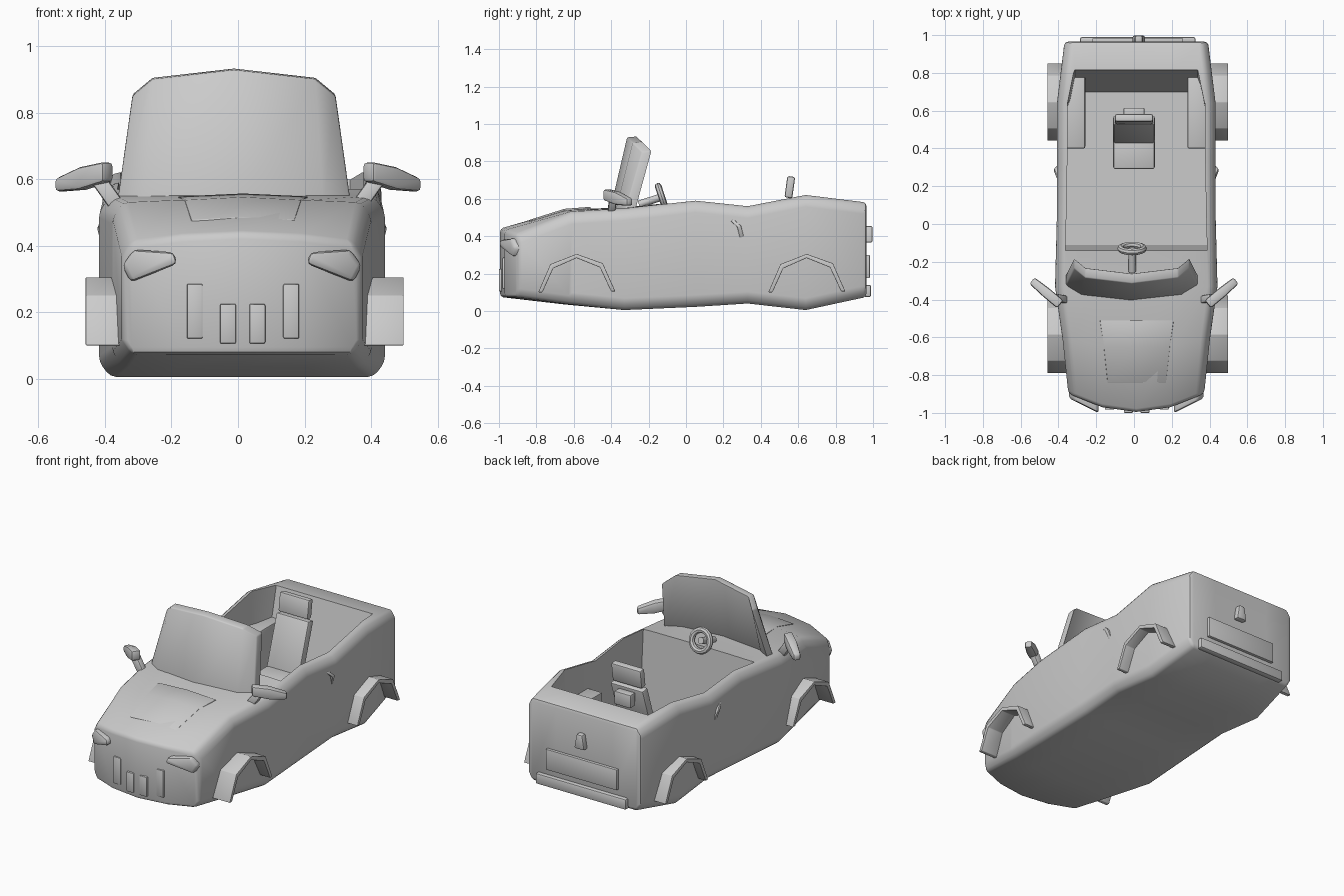
import bpy, bmesh, math
from mathutils import Vector

if "Cube" in bpy.data.objects:
    bpy.data.objects.remove(bpy.data.objects["Cube"])

grey = bpy.data.materials.new("plain_grey")
grey.use_nodes = True
grey.diffuse_color = (0.6, 0.6, 0.6, 1)
grey.node_tree.nodes["Principled BSDF"].inputs["Base Color"].default_value = (0.6, 0.6, 0.6, 1)
parts = []
MID = 0.012


def finish(name, bm, bevel=0.0):
    bmesh.ops.recalc_face_normals(bm, faces=bm.faces)
    mesh = bpy.data.meshes.new(name)
    bm.to_mesh(mesh)
    bm.free()
    mesh.materials.append(grey)
    ob = bpy.data.objects.new(name, mesh)
    bpy.context.collection.objects.link(ob)
    if bevel:
        mod = ob.modifiers.new("bevel", "BEVEL")
        mod.width, mod.segments = bevel, 2
        mod.limit_method, mod.angle_limit = "ANGLE", math.radians(32)
    parts.append(ob)
    return ob


def loft(name, rings, bevel=0.0, strip_caps=False):
    """Skin a row of equal closed rings and cap both ends."""
    bm = bmesh.new()
    rows = [[bm.verts.new(p) for p in ring] for ring in rings]
    n = len(rows[0])
    for a, b in zip(rows, rows[1:]):
        for i in range(n):
            j = (i + 1) % n
            bm.faces.new((a[i], a[j], b[j], b[i]))
    for row in (rows[0], rows[-1]):
        if strip_caps:
            for i in range(n // 2 - 1):
                bm.faces.new((row[i], row[i + 1], row[n - 2 - i], row[n - 1 - i]))
        else:
            bm.faces.new(row)
    return finish(name, bm, bevel)


def slab(name, points, push, bevel=0.0):
    """Extrude an outline along a vector."""
    return loft(name, [points, [Vector(p) + Vector(push) for p in points]], bevel)


def box(name, centre, size, bevel=0.0, tilt=0.0):
    x, y, z = (s / 2 for s in size)
    ob = slab(name, [(-x, -y, -z), (x, -y, -z), (x, y, -z), (-x, y, -z)], (0, 0, 2 * z), bevel)
    ob.location = centre
    ob.rotation_euler.x = tilt
    return ob


# Body shell: y, half width, bottom, top, nose bow, crown drop
stations = [(-0.995, 0.36, 0.075, 0.44, 0.1, 0.035), (-0.65, 0.39, 0.035, 0.54, 0.04, 0.012),
            (-0.33, 0.43, 0.005, 0.555, 0, 0.008), (0.05, 0.42, 0.022, 0.59, 0, 0),
            (0.33, 0.42, 0.04, 0.56, 0, 0), (0.64, 0.42, 0.005, 0.62, 0, 0),
            (0.965, 0.38, 0.075, 0.58, 0, 0)]
columns = [-1, -0.92, -0.5, 0, 0.5, 0.92, 1]
rings = []
for y, w, low, high, bow, crown in stations:
    top, bottom = [], []
    for f in columns:
        edge = abs(f) == 1
        yy = y + bow * f * f
        top.append((MID + f * w, yy, high - crown * f * f - 0.045 * edge))
        bottom.append((MID + f * w, yy, low + 0.045 * edge))
    rings.append(top + bottom[::-1])
body = loft("body_shell", rings, 0.018, True)

# Open cabin, cut out of the body: top y, floor y, half width
cabin = []
for y_top, y_floor, w in [(-0.15, -0.11, 0.375), (0.05, 0.05, 0.37), (0.33, 0.33, 0.365),
                          (0.64, 0.6, 0.365), (0.84, 0.7, 0.325)]:
    cabin.append([(MID - w, y_top, 0.7), (MID + w, y_top, 0.7),
                  (MID + w, y_floor, 0.1), (MID - w, y_floor, 0.1)])
cutter = loft("cabin_cutter", cabin)
cutter.hide_render = True
parts.remove(cutter)
cut = body.modifiers.new("cabin", "BOOLEAN")
cut.operation, cut.solver, cut.object = "DIFFERENCE", "EXACT", cutter

# Curved windscreen
screen = []
for s, x_low, x_top, y, z in [(-1, 0.355, 0.305, -0.235, 0.85), (-1, 0.27, 0.245, -0.285, 0.9),
                              (0, 0, 0, -0.315, 0.928), (1, 0.27, 0.245, -0.285, 0.9),
                              (1, 0.355, 0.305, -0.235, 0.85)]:
    a, b = s * x_low - MID, s * x_top - MID
    screen.append([(a, y - 0.1, 0.5), (b, y, z), (b, y + 0.053, z + 0.005), (a, y - 0.045, 0.5)])
loft("windscreen", screen, 0.006)

# Raised bonnet panel
panel = []
for y, w, z in [(-0.84, 0.155, 0.486), (-0.65, 0.175, 0.546), (-0.51, 0.195, 0.557)]:
    upper = [(0.015 + f * w, y, z - 0.009 * f * f) for f in (-1, 0, 1)]
    panel.append(upper + [(x, y, h - 0.03) for x, _, h in upper[::-1]])
loft("bonnet_panel", panel, 0.003)

# Grille bars
for i, (x, low, high, y) in enumerate([(-0.13, 0.12, 0.285, -0.968), (-0.03, 0.105, 0.225, -0.985),
                                       (0.058, 0.105, 0.225, -0.985), (0.16, 0.12, 0.285, -0.968)]):
    box(f"grille_bar_{i + 1}", (x, y, (low + high) / 2), (0.048, 0.03, high - low), 0.005)

arch_line = [(-0.205, 0.1), (-0.14, 0.25), (0, 0.305), (0.14, 0.255), (0.207, 0.105)]
for side, s in (("left", 1), ("right", -1)):
    # Headlights
    lamp = [(0.195, 0.345), (0.205, 0.38), (0.325, 0.388), (0.36, 0.34), (0.335, 0.29)]
    slab(f"{side}_headlight", [(MID + s * x, -1.0 + 0.5 * (x - 0.2), z) for x, z in lamp],
         (0, 0.07, 0), 0.014)

    # Wing mirrors and their stalks
    along, across = Vector((0.15 * s, 0.125, -0.04)), Vector((0.04 * s, -0.05, 0)) * 0.42
    hub = Vector((s * 0.39, -0.425, 0.622))
    head = []
    for t, h in ((0, 0.03), (0.5, 0.034), (1, 0.02)):
        c = hub + along * t
        up = Vector((0, 0, h))
        k = across if t < 1 else across * 0.8
        head.append([c - k - up, c + k - up, c + k + up, c - k + up])
    loft(f"{side}_mirror", head, 0.012)
    slab(f"{side}_mirror_stalk", [(s * 0.35, -0.42, 0.54), (s * 0.385, -0.42, 0.51),
                                 (s * 0.445, -0.41, 0.595), (s * 0.4, -0.41, 0.61)],
         (0, 0.04, 0), 0.008)

    # Wheel arches over empty wheel bays
    for end, y in (("front", -0.585), ("rear", 0.645)):
        arch = []
        for dy, z in arch_line:
            iy, iz = y + dy * 0.89, z - 0.022 * (z > 0.2)
            a, b = 0.02 + s * 0.35, 0.02 + s * 0.478
            arch.append([(a, y + dy, z), (b, y + dy, z), (b, iy, iz), (a, iy, iz)])
        loft(f"{side}_{end}_wheel_arch", arch, 0.003)

    # Door handles
    handle = []
    for y, z, out in [(0.235, 0.485, 0.42), (0.273, 0.45, 0.435), (0.288, 0.39, 0.42)]:
        a, b = MID + s * 0.40, MID + s * out
        handle.append([(a, y, z), (b, y, z), (b, y + 0.022, z + 0.004), (a, y + 0.022, z + 0.004)])
    loft(f"{side}_door_handle", handle, 0.004)

    # Inner boxes beside the seat
    box(f"{side}_inner_box", (MID + s * 0.325, 0.6, 0.25), (0.11, 0.4, 0.34), 0.01)

# Central seat
box("seat_base", (0, 0.4, 0.16), (0.18, 0.18, 0.16), 0.01)
box("seat_cushion", (0, 0.39, 0.27), (0.22, 0.2, 0.08), 0.012)
slab("seat_back", [(-0.11, 0.42, 0.28), (-0.11, 0.525, 0.6), (-0.11, 0.575, 0.59),
                   (-0.11, 0.47, 0.27)], (0.22, 0, 0), 0.01)
box("seat_support", (0, 0.59, 0.53), (0.11, 0.05, 0.08), 0.006)
box("head_rest", (0, 0.555, 0.662), (0.2, 0.042, 0.115), 0.01, math.radians(-8))

# Steering wheel and column
tilt = math.radians(-72)
wheel_at = Vector((-0.01, -0.13, 0.61))
bpy.ops.mesh.primitive_torus_add(location=wheel_at, rotation=(tilt, 0, 0), major_segments=16,
                                 minor_segments=8, major_radius=0.06, minor_radius=0.018)
wheel = bpy.context.object
wheel.name = "steering_wheel"
bpy.ops.mesh.primitive_cylinder_add(vertices=12, radius=0.02, depth=0.13, rotation=(tilt, 0, 0),
                                    location=wheel_at + Vector((0, -0.06, -0.02)))
column = bpy.context.object
column.name = "steering_column"
for ob in (wheel, column):
    ob.data.materials.append(grey)
    parts.append(ob)

# Rear bumper, number plate panel and boot latch
box("rear_bumper", (0.02, 0.97, 0.107), (0.61, 0.04, 0.065), 0.01)
box("rear_panel", (0.02, 0.97, 0.238), (0.48, 0.025, 0.125), 0.003)
slab("boot_latch", [(-0.01, 0.955, 0.365), (0.06, 0.955, 0.365), (0.045, 0.955, 0.455),
                    (0.005, 0.955, 0.455)], (0, 0.042, 0), 0.01)

# Apply modifiers and shade
bpy.ops.object.select_all(action="DESELECT")
for ob in parts:
    ob.select_set(True)
bpy.context.view_layer.objects.active = body
bpy.ops.object.convert(target="MESH")
bpy.ops.object.shade_smooth_by_angle(angle=math.radians(35))
bpy.data.objects.remove(cutter)
